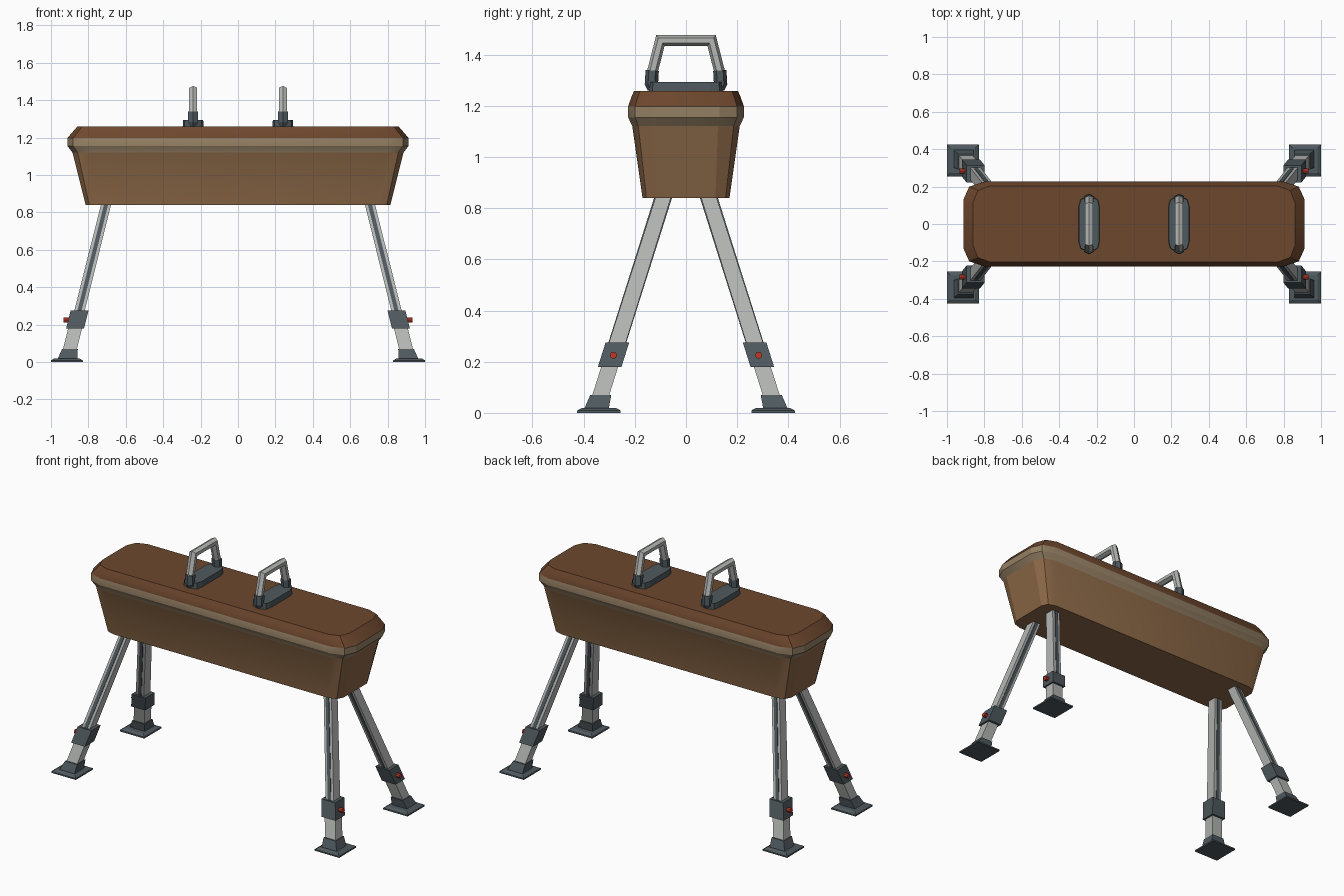
import bpy, bmesh, math
from mathutils import Vector

cube = bpy.data.objects.get("Cube")
if cube:
    bpy.data.objects.remove(cube, do_unlink=True)


def material(name, srgb):
    m = bpy.data.materials.new(name)
    m.use_nodes = True
    col = [((c + 0.055) / 1.055) ** 2.4 for c in srgb] + [1]
    m.diffuse_color = col
    m.node_tree.nodes["Principled BSDF"].inputs["Base Color"].default_value = col
    return m


TOP = material("dark_brown_leather", (0.43, 0.28, 0.18))
BODY = material("tan_leather", (0.55, 0.41, 0.28))
BAND = material("pale_band", (0.58, 0.50, 0.39))
METAL = material("grey_metal", (0.71, 0.72, 0.71))
SLATE = material("slate_plastic", (0.31, 0.35, 0.37))
RED = material("red_knob", (0.75, 0.22, 0.16))


def loft(name, rings, mats, rule=None, smooth=0):
    """Skin a stack of equal rings, cap both ends, colour faces by rule."""
    bm = bmesh.new()
    loops = [[bm.verts.new(p) for p in ring] for ring in rings]
    n = len(loops[0])
    for a, b in zip(loops, loops[1:]):
        for i in range(n):
            j = (i + 1) % n
            bm.faces.new((a[i], a[j], b[j], b[i]))
    bm.faces.new(loops[0])
    bm.faces.new(loops[-1])
    bmesh.ops.recalc_face_normals(bm, faces=bm.faces)
    if rule:
        for f in bm.faces:
            f.material_index = rule(f.calc_center_median())
    me = bpy.data.meshes.new(name)
    bm.to_mesh(me)
    bm.free()
    for m in mats:
        me.materials.append(m)
    ob = bpy.data.objects.new(name, me)
    bpy.context.collection.objects.link(ob)
    if smooth:
        bpy.ops.object.select_all(action='DESELECT')
        ob.select_set(True)
        bpy.context.view_layer.objects.active = ob
        bpy.ops.object.shade_smooth_by_angle(angle=math.radians(smooth))
    return ob


def rounded(cx, cy, z, hx, hy, rx, ry):
    """Rectangle with each corner cut in two facets."""
    q = [(hx, hy - ry), (hx - 0.28 * rx, hy - 0.28 * ry), (hx - rx, hy)]
    pts = q + [(-x, y) for x, y in q[::-1]]
    pts += [(-x, -y) for x, y in pts]
    return [Vector((cx + x, cy + y, z)) for x, y in pts]


def rect(cx, cy, z, hx, hy):
    return [Vector((cx + a * hx, cy + b * hy, z))
            for a, b in ((-1, -1), (1, -1), (1, 1), (-1, 1))]


def sweep(name, x, path, hx, hw, mat):
    """Six-sided bar along a path in the y-z plane, mitred at the bends."""
    pts = [Vector(p) for p in path]
    rings = []
    for i, p in enumerate(pts):
        d0 = (p - pts[max(i - 1, 0)]).normalized()
        d1 = (pts[min(i + 1, len(pts) - 1)] - p).normalized()
        t = (d0 + d1).normalized()
        stretch = 1 / max(t.dot(d1 if d1.length else d0), 0.5)
        side = Vector((-t.y, t.x)) * hw * stretch
        ring = []
        for k in range(6):
            a = math.radians(60 * k + 90)
            c = p + side * math.sin(a)
            ring.append(Vector((x + hx * math.cos(a) / 0.866, c.x, c.y)))
        rings.append(ring)
    return loft(name, rings, [mat])


# Padded body: tapering sides, pale band, darker top
loft("body", [
    rounded(0, 0, 0.84, 0.815, 0.17, 0.07, 0.055),
    rounded(0, 0, 1.12, 0.885, 0.21, 0.10, 0.085),
    rounded(0, 0, 1.155, 0.912, 0.226, 0.11, 0.095),
    rounded(0, 0, 1.198, 0.912, 0.226, 0.11, 0.095),
    rounded(0, 0, 1.235, 0.88, 0.213, 0.10, 0.09),
    rounded(0, 0, 1.258, 0.86, 0.203, 0.09, 0.085),
], [BODY, BAND, TOP], lambda c: 0 if c.z < 1.12 else 1 if c.z < 1.198 else 2, 20)

# Two handles on base blocks
for side, x in (("right", -0.24), ("left", 0.24)):
    loft(side + "_handle_base", [
        rounded(x, 0, 1.25, 0.056, 0.145, 0.035, 0.05),
        rounded(x, 0, 1.293, 0.054, 0.143, 0.035, 0.05)], [SLATE])
    half = [(-0.132, 1.28), (-0.132, 1.33), (-0.1, 1.455)]
    sweep(side + "_handle_bar", x, half + [(-y, z) for y, z in half[::-1]],
          0.022, 0.021, METAL)
    for end, s in (("front", -1), ("back", 1)):
        sweep(f"{side}_{end}_handle_cuff", x,
              [(s * 0.126, 1.27), (s * 0.135, 1.288), (s * 0.132, 1.338)],
              0.027, 0.026, SLATE)

# Four splayed legs
for side, sx in (("right", -1), ("left", 1)):
    for end, sy in (("front", -1), ("back", 1)):
        tag = f"{side}_{end}_"

        def axis(z):
            return sx * (0.916 - 0.25 * z), sy * (0.355 - 0.316 * z)

        def strut(name, mat, z0, z1, h0, h1, shift=0):
            rings = []
            for z, h in ((z0, h0), (z1, h1)):
                x, y = axis(z)
                rings.append(rect(x, y + shift, z, *h))
            loft(tag + name, rings, [mat])

        strut("upper_leg", METAL, 0.2, 0.88, (0.028, 0.033), (0.027, 0.03))
        strut("lower_leg", METAL, 0.03, 0.22, (0.037, 0.033), (0.037, 0.033))
        for face, s in (("front", -1), ("back", 1)):
            strut(face + "_slot", SLATE, 0.26, 0.85,
                  (0.011, 0.003), (0.011, 0.003), s * 0.032)
        strut("clamp", SLATE, 0.18, 0.275, (0.048, 0.046), (0.048, 0.046))
        strut("foot_socket", SLATE, 0.015, 0.07, (0.053, 0.048), (0.042, 0.041))

        # Spreading foot pad
        px, py = sx * 0.915, sy * 0.34
        loft(tag + "foot_pad", [rect(px, py, z, h, h) for z, h in
                                ((0, 0.085), (0.009, 0.085), (0.02, 0.066))], [SLATE])

        # Locking knob on the outer side of the clamp
        _, ky = axis(0.225)
        loft(tag + "knob", [[Vector((sx * kx, ky + 0.014 * math.cos(k * math.pi / 4),
                                     0.225 + 0.014 * math.sin(k * math.pi / 4)))
                             for k in range(8)] for kx in (0.89, 0.932)], [RED])
